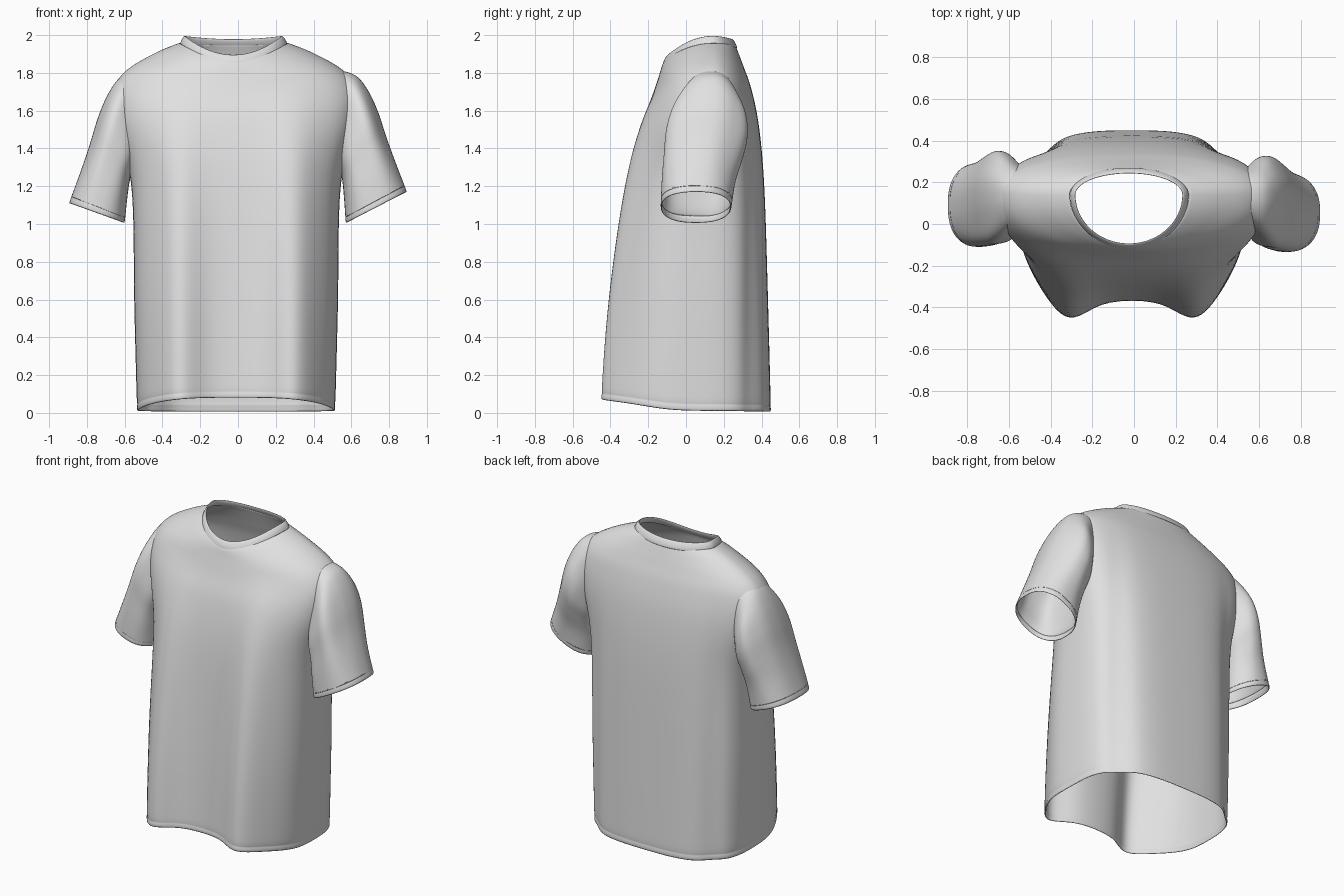
import bpy, bmesh, math
from mathutils import Vector

cube = bpy.data.objects.get("Cube")
if cube:
    bpy.data.objects.remove(cube, do_unlink=True)

shade = (0.75, 0.75, 0.75, 1)
fabric = bpy.data.materials.new("light grey fabric")
fabric.use_nodes = True
fabric.diffuse_color = shade
fabric.node_tree.nodes["Principled BSDF"].inputs["Base Color"].default_value = shade

SEGMENTS = 64
STEPS = 4
ANGLES = [math.tau * i / SEGMENTS for i in range(SEGMENTS)]


def signed_power(value, power):
    return math.copysign(abs(value) ** power, value)


def bump(value, centre, width):
    return math.exp(-((value - centre) / width) ** 2)


def smooth_keys(keys):
    """Pass a smooth spline through a few key sections."""
    vectors = [Vector(key) for key in keys]
    last = len(vectors) - 1
    result = []
    for k in range(last):
        start, end = vectors[k], vectors[k + 1]
        leave = (end - vectors[max(k - 1, 0)]) / 2
        arrive = (vectors[min(k + 2, last)] - start) / 2
        for step in range(STEPS):
            t = step / STEPS
            ease = t * t * (3 - 2 * t)
            result.append(start.lerp(end, ease)
                          + leave * t * (1 - t) ** 2
                          - arrive * t * t * (1 - t))
    result.append(vectors[last])
    return result


def stitched_edge(rings, band):
    """Press a fine seam groove into the cloth just above its open edge."""
    edge, above = rings[:2]
    centre = sum(edge, Vector()) / SEGMENTS
    gap = (sum(above, Vector()) / SEGMENTS - centre).length
    extra = []
    for height, pinch in ((0.8, 0), (1, 0.008), (1.2, 0)):
        row = [p.lerp(q, height * band / gap) for p, q in zip(edge, above)]
        middle = sum(row, Vector()) / SEGMENTS
        extra.append([p.lerp(middle, pinch) for p in row])
    return [edge] + extra + rings[1:]


def loft(name, rings, thickness, hole=None):
    """Skin closed rings into smooth cloth, leaving out faces inside the hole."""
    bm = bmesh.new()
    rows = [[bm.verts.new(p) for p in ring] for ring in rings]
    for lower, upper in zip(rows, rows[1:]):
        for i in range(SEGMENTS):
            j = (i + 1) % SEGMENTS
            bm.faces.new((lower[i], lower[j], upper[j], upper[i]))
    bmesh.ops.remove_doubles(bm, verts=bm.verts, dist=0.0001)
    if hole:
        inside = [f for f in bm.faces if hole(f.calc_center_median())]
        bmesh.ops.delete(bm, geom=inside, context="FACES")
    bmesh.ops.recalc_face_normals(bm, faces=bm.faces)
    mesh = bpy.data.meshes.new(name)
    bm.to_mesh(mesh)
    bm.free()
    mesh.materials.append(fabric)
    mesh.shade_smooth()
    obj = bpy.data.objects.new(name, mesh)
    bpy.context.collection.objects.link(obj)
    if thickness:
        solid = obj.modifiers.new("cloth thickness", "SOLIDIFY")
        solid.thickness = thickness
    subdivision = obj.modifiers.new("smooth cloth", "SUBSURF")
    subdivision.levels = subdivision.render_levels = 1


def body_ring(half_width, front, back, z_front, z_side, z_back):
    """Rounded section, boxy at the hem and oval at the neck."""
    power = 2 / max(2, 3 - (z_side / 1.9) ** 4)
    ridge = 0.04 + 0.1 * min(1, z_side / 1.75) ** 2
    fold = 0.115 * max(0, 1 - (z_side / 1.75) ** 2)
    shift = -0.01 - 0.015 * (z_side / 2) ** 8
    ring = []
    for angle in ANGLES:
        c = signed_power(math.cos(angle), power)
        s = signed_power(math.sin(angle), power)
        x = half_width * c
        # hanging folds at the front corners, soft hollows at the back sides
        if s < 0:
            z_end = z_front
            y = ridge + (ridge - front) * s
            y -= fold * bump(abs(x), 0.31, 0.13) * min(1, -1.5 * s)
        else:
            z_end = z_back
            y = ridge + (back - ridge) * s
            y -= 0.3 * fold * bump(abs(x), 0.43, 0.06) * s
        ring.append(Vector((shift + x, y, z_side + (z_end - z_side) * s * s)))
    return ring


def armhole(p):
    return abs(p.x) > 0.5 and math.hypot((p.y - 0.12) / 0.13, (p.z - 1.52) / 0.14) < 1


# torso from hem to neck: half width, front y, back y, front z, side z, back z
body_keys = [
    (.525, -.365, .45, .08, .01, .005),
    (.54, -.335, .435, .6, .58, .58),
    (.553, -.285, .415, 1.22, 1.2, 1.2),
    (.63, -.23, .385, 1.53, 1.53, 1.53),
    (.645, -.175, .345, 1.69, 1.7, 1.72),
    (.58, -.142, .31, 1.79, 1.81, 1.82),
    (.42, -.125, .28, 1.845, 1.905, 1.9),
    (.285, -.11, .26, 1.872, 1.96, 1.95),
]
body_rings = [body_ring(*key) for key in smooth_keys(body_keys)]
loft("shirt_body", stitched_edge(body_rings, 0.035), 0.008, armhole)

# collar: a flat band leaning inward around the neck opening
collar_rings = []
for k in range(9):
    turn = math.tau * k / 8
    up = 0.026 * math.sin(turn)
    out = 0.008 * math.cos(turn) - 0.5 * up
    collar_rings.append(body_ring(0.27 + out, -0.107 - out, 0.256 + out,
                                  1.872 + up, 1.972 + up, 1.955 + up))
loft("collar_band", collar_rings, 0)

# sleeve from cuff to shoulder: outer x, z, inner x, z, front y, back y
sleeve_keys = [
    (.895, 1.17, .57, 1.005, -.135, .24),
    (.835, 1.32, .56, 1.14, -.13, .26),
    (.783, 1.46, .55, 1.24, -.12, .295),
    (.74, 1.59, .53, 1.32, -.11, .32),
    (.69, 1.7, .52, 1.4, -.08, .315),
    (.63, 1.78, .5, 1.48, -.03, .28),
    (.56, 1.81, .48, 1.56, .01, .25),
]


def sleeve_ring(key, along, side):
    outer_x, outer_z, inner_x, inner_z, front, back = key
    if side < 0:  # this sleeve hangs a little lower and further back
        drop = 1 - along
        outer_z -= 0.06 * drop
        inner_x += 0.03 * drop
        front += 0.025 * drop
        back += 0.05 * drop
    ring = []
    for angle in ANGLES:
        swell = 1 + 0.03 * math.sin(math.pi * along) * math.sin(5 * angle + 0.6)
        c = swell * signed_power(math.cos(angle), 0.85)
        s = swell * signed_power(math.sin(angle), 0.85)
        ring.append(Vector((side * (outer_x + inner_x + (outer_x - inner_x) * c) / 2,
                            (front + back + (back - front) * s) / 2,
                            (outer_z + inner_z + (outer_z - inner_z) * c) / 2)))
    return ring


sections = smooth_keys(sleeve_keys)
for label, side in (("left", 1), ("right", -1)):
    rings = [sleeve_ring(key, k / (len(sections) - 1), side)
             for k, key in enumerate(sections)]
    loft(label + "_sleeve", stitched_edge(rings, 0.03), 0.008)
